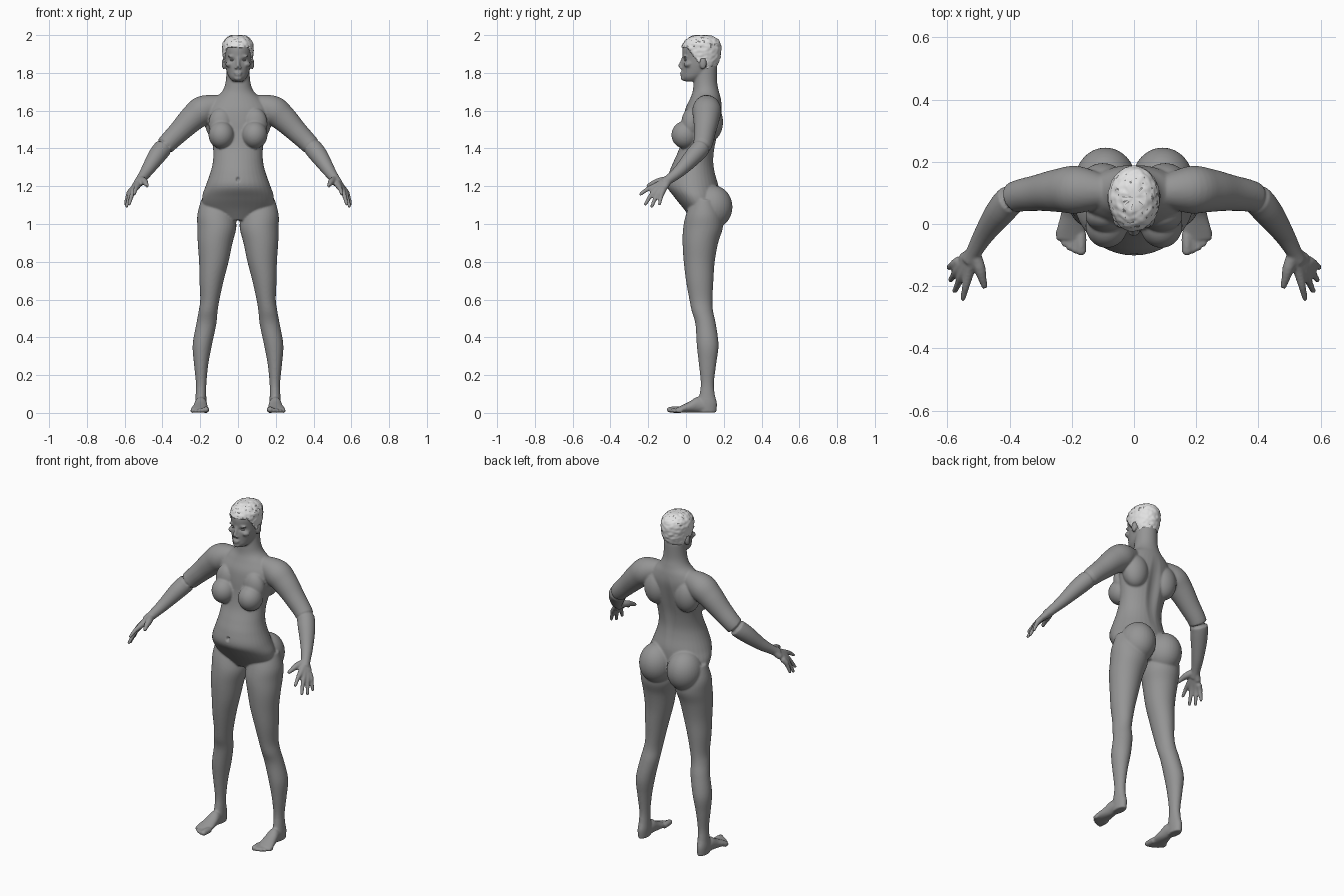
import bpy, bmesh, math
from mathutils import Vector, Matrix, noise

cube = bpy.data.objects.get("Cube")
if cube:
    bpy.data.objects.remove(cube, do_unlink=True)

X, Y, Z = Vector((1, 0, 0)), Vector((0, 1, 0)), Vector((0, 0, 1))


def material(name, grey):
    mat = bpy.data.materials.new(name)
    mat.use_nodes = True
    colour = (grey, grey, grey, 1)
    mat.diffuse_color = colour
    mat.node_tree.nodes["Principled BSDF"].inputs["Base Color"].default_value = colour
    return mat


skin = material("grey skin", .3)
pale = material("pale hair", .75)
fleck = material("dark hair flecks", .22)


def spline(rows, steps=5):
    """Smooth a table of rows with a Catmull-Rom curve."""
    result = []
    for i in range(len(rows) - 1):
        quads = list(zip(rows[max(i - 1, 0)], rows[i], rows[i + 1],
                         rows[min(i + 2, len(rows) - 1)]))
        for k in range(steps):
            t = k / steps
            result.append([b + .5 * t * (c - a + t * (2*a - 5*b + 4*c - d + t * (3*(b - c) + d - a)))
                           for a, b, c, d in quads])
    return result + [list(rows[-1])]


def skin_rings(bm, rings):
    """Bridge rings given as (centre, first half axis, second half axis)."""
    count = 36
    loops = []
    for centre, u, v in rings:
        angles = [math.tau * k / count for k in range(count)]
        loops.append([bm.verts.new(centre + u * math.cos(a) + v * math.sin(a)) for a in angles])
    for low, high in zip(loops, loops[1:]):
        for k in range(count):
            j = (k + 1) % count
            bm.faces.new((low[k], low[j], high[j], high[k]))
    bm.faces.new(loops[0][::-1])
    bm.faces.new(loops[-1])


def loft(bm, rows, side=1):
    """Stack of level ellipses: height, centre x, half width, front y, back y."""
    skin_rings(bm, [(Vector((side * x, (f + b) / 2, z)), X * w, Y * (b - f) / 2)
                    for z, x, w, f, b in spline(rows)])


def tube(bm, rows, side=1):
    """Round limb along a path: x, y, z, radius."""
    pts = spline(rows)
    path = [Vector((side * p[0], p[1], p[2])) for p in pts]
    rings = []
    for i, p in enumerate(path):
        along = (path[min(i + 1, len(path) - 1)] - path[max(i - 1, 0)]).normalized()
        u = along.cross(X if abs(along.x) < .6 else Y).normalized()
        rings.append((p, u * pts[i][3], along.cross(u) * pts[i][3]))
    skin_rings(bm, rings)


def ball(bm, centre, radii, side=1):
    x, y, z = centre
    place = Matrix.Translation((side * x, y, z)) @ Matrix.Diagonal((*radii, 1))
    bmesh.ops.create_uvsphere(bm, u_segments=32, v_segments=20, radius=1, matrix=place)


def finish(bm, name, *mats):
    bmesh.ops.recalc_face_normals(bm, faces=bm.faces)
    mesh = bpy.data.meshes.new(name)
    bm.to_mesh(mesh)
    bm.free()
    ob = bpy.data.objects.new(name, mesh)
    bpy.context.collection.objects.link(ob)
    for mat in mats:
        mesh.materials.append(mat)
    mesh.shade_smooth()
    return ob


# Profiles
torso = [(1.02, 0, .1, .03, .14), (1.08, 0, .175, -.012, .17), (1.14, 0, .19, -.06, .175),
         (1.2, 0, .172, -.1, .172), (1.27, 0, .147, -.09, .155), (1.33, 0, .133, -.066, .148),
         (1.4, 0, .132, -.036, .155), (1.48, 0, .147, -.02, .172), (1.55, 0, .163, -.014, .184),
         (1.61, 0, .165, -.003, .19), (1.66, 0, .13, .02, .185), (1.7, 0, .085, .035, .175),
         (1.75, 0, .066, .04, .165), (1.83, 0, .06, .045, .165)]
leg = [(1.13, .11, .085, .03, .16), (1.05, .115, .1, 0, .19), (.98, .112, .103, -.015, .195),
       (.9, .121, .092, -.018, .17), (.8, .128, .078, -.012, .152), (.7, .14, .064, 0, .145),
       (.6, .149, .051, .018, .14), (.54, .158, .05, .03, .143), (.47, .168, .053, .05, .158),
       (.36, .189, .051, .057, .172), (.26, .195, .038, .068, .16), (.16, .195, .028, .078, .148),
       (.1, .196, .028, .072, .152), (.05, .197, .03, .06, .164), (.002, .197, .027, .065, .16)]
head = [(1.755, 0, .028, -.006, .06), (1.775, 0, .046, -.021, .1), (1.8, 0, .058, -.022, .14),
        (1.84, 0, .068, -.022, .165), (1.88, 0, .073, -.018, .178), (1.92, 0, .076, -.02, .182),
        (1.95, 0, .072, -.012, .178), (1.975, 0, .056, .012, .158), (1.991, 0, .03, .045, .125)]
arm = [(.09, .105, 1.635, .05), (.18, .11, 1.605, .076), (.24, .108, 1.56, .07),
       (.31, .1, 1.49, .058), (.385, .085, 1.415, .05), (.43, .04, 1.36, .047),
       (.48, -.03, 1.285, .034), (.512, -.085, 1.24, .026), (.53, -.12, 1.215, .025)]
wrist = (.515, -.09, 1.235, .02)
# knuckle and tip of each finger, index to little
fingers = [((.533, -.165, 1.2), (.55, -.24, 1.158)), ((.549, -.157, 1.185), (.576, -.215, 1.105)),
           ((.562, -.142, 1.175), (.59, -.18, 1.094)), ((.571, -.125, 1.17), (.596, -.14, 1.106))]
foot = [(.1, .197, .029, .035, .035), (.06, .197, .033, .043, .042), (.02, .199, .039, .031, .03),
        (-.02, .203, .046, .021, .02), (-.05, .204, .046, .014, .013)]

# Body, built from overlapping volumes that are fused together
bm = bmesh.new()
loft(bm, torso)
loft(bm, head)
tube(bm, [(0, -.014, 1.88, .008), (0, -.024, 1.855, .009), (0, -.033, 1.832, .011)])
ball(bm, (0, -.022, 1.8), (.022, .011, .006))
ball(bm, (0, -.021, 1.789), (.019, .011, .006))
ball(bm, (0, -.012, 1.772), (.022, .016, .014))
for side in (1, -1):
    loft(bm, leg, side)
    tube(bm, arm, side)
    ball(bm, (.088, -.005, 1.472), (.068, .072, .073), side)      # bust
    ball(bm, (.09, .025, 1.53), (.066, .05, .085), side)
    ball(bm, (.092, .14, 1.09), (.098, .106, .115), side)         # seat
    ball(bm, (.1, .13, 1.54), (.075, .066, .1), side)             # shoulder blade
    ball(bm, (.011, -.027, 1.827), (.008, .009, .007), side)      # nostril
    ball(bm, (.031, -.004, 1.888), (.026, .012, .006), side)      # brow
    ball(bm, (.045, .01, 1.845), (.022, .022, .016), side)        # cheek
    ball(bm, (.075, .09, 1.848), (.011, .018, .03), side)         # ear
    # Hand
    for knuckle, tip in fingers:
        k, t = Vector(knuckle), Vector(tip)
        mid = k.lerp(t, .5) + Z * .006
        tube(bm, [wrist, (*k, .016), (*mid, .012), (*t, .009)], side)
        ball(bm, tip, (.009, .009, .009), side)
    tube(bm, [wrist, (.497, -.14, 1.226, .019), (.488, -.175, 1.215, .014),
              (.479, -.206, 1.2, .009)], side)
    # Foot
    skin_rings(bm, [(Vector((side * x, y, z)), X * w, Z * h) for y, x, w, z, h in spline(foot)])
    for i in range(5):
        x, y, r = .17 + .018 * i, -.085 + .0025 * i * i, .014 - .001 * i
        r += .003 if i == 0 else 0
        tube(bm, [(x, -.03, .016, r), (x, y + .02, r, r), (x, y, r, r * .9)], side)
        ball(bm, (x, y, r), (r, r, r * .9), side)
body = finish(bm, "body", skin)

fuse = body.modifiers.new("fuse", 'REMESH')
fuse.mode = 'VOXEL'
fuse.voxel_size = .0055
relax = body.modifiers.new("relax", 'SMOOTH')
relax.factor = .5
relax.iterations = 5
graph = bpy.context.evaluated_depsgraph_get()
fused = bpy.data.meshes.new_from_object(body.evaluated_get(graph))
body.modifiers.clear()
body.data = fused
fused.name = "body"


# Shallow hollows pressed into the fused surface
def press(centre, radii, push):
    for v in fused.vertices:
        d = Vector([(a - c) / r for a, c, r in zip(v.co, centre, radii)]).length_squared
        if d < 1:
            v.co.y += push * (1 - d) ** 2


press((0, .18, 1.43), (.05, .08, .24), -.014)       # spine
press((0, -.1, 1.235), (.014, .05, .018), .014)     # navel
for side in (1, -1):
    press((side * .03, -.01, 1.868), (.022, .03, .014), .008)   # eye socket
fused.shade_smooth()

# Eyes
for side, label in ((1, "left"), (-1, "right")):
    bm = bmesh.new()
    ball(bm, (.03, .004, 1.867), (.013, .0125, .006), side)
    finish(bm, label + "_eye", skin)


# Hair, a lumpy cap trimmed along the hairline
def hairline(y):
    stops = [(-1, 1.935), (.005, 1.935), (.045, 1.885), (.07, 1.85),
             (.075, 1.875), (.105, 1.875), (.115, 1.82), (1, 1.82)]
    for (a, low), (b, high) in zip(stops, stops[1:]):
        if a <= y <= b:
            return low + (high - low) * (y - a) / (b - a)


bm = bmesh.new()
loft(bm, [(z + .008, x, w + .007, f - .004, b + .005) for z, x, w, f, b in head])
crown = max(bm.faces, key=lambda f: f.calc_center_median().z)
bmesh.ops.poke(bm, faces=[crown])
bmesh.ops.subdivide_edges(bm, edges=bm.edges[:], cuts=1, use_grid_fill=True)
bmesh.ops.delete(bm, geom=[f for f in bm.faces if f.calc_center_median().z
                           < hairline(f.calc_center_median().y)], context='FACES')
bm.normal_update()
for v in bm.verts:
    v.co += v.normal * .004 * noise.noise(v.co * 55)
for f in bm.faces:
    c = f.calc_center_median()
    f.material_index = int(c.z > 1.93 and noise.noise(c * 75) > .42)
hair = finish(bm, "hair", pale, fleck)
shell = hair.modifiers.new("thickness", 'SOLIDIFY')
shell.thickness = .008
shell.offset = -1
